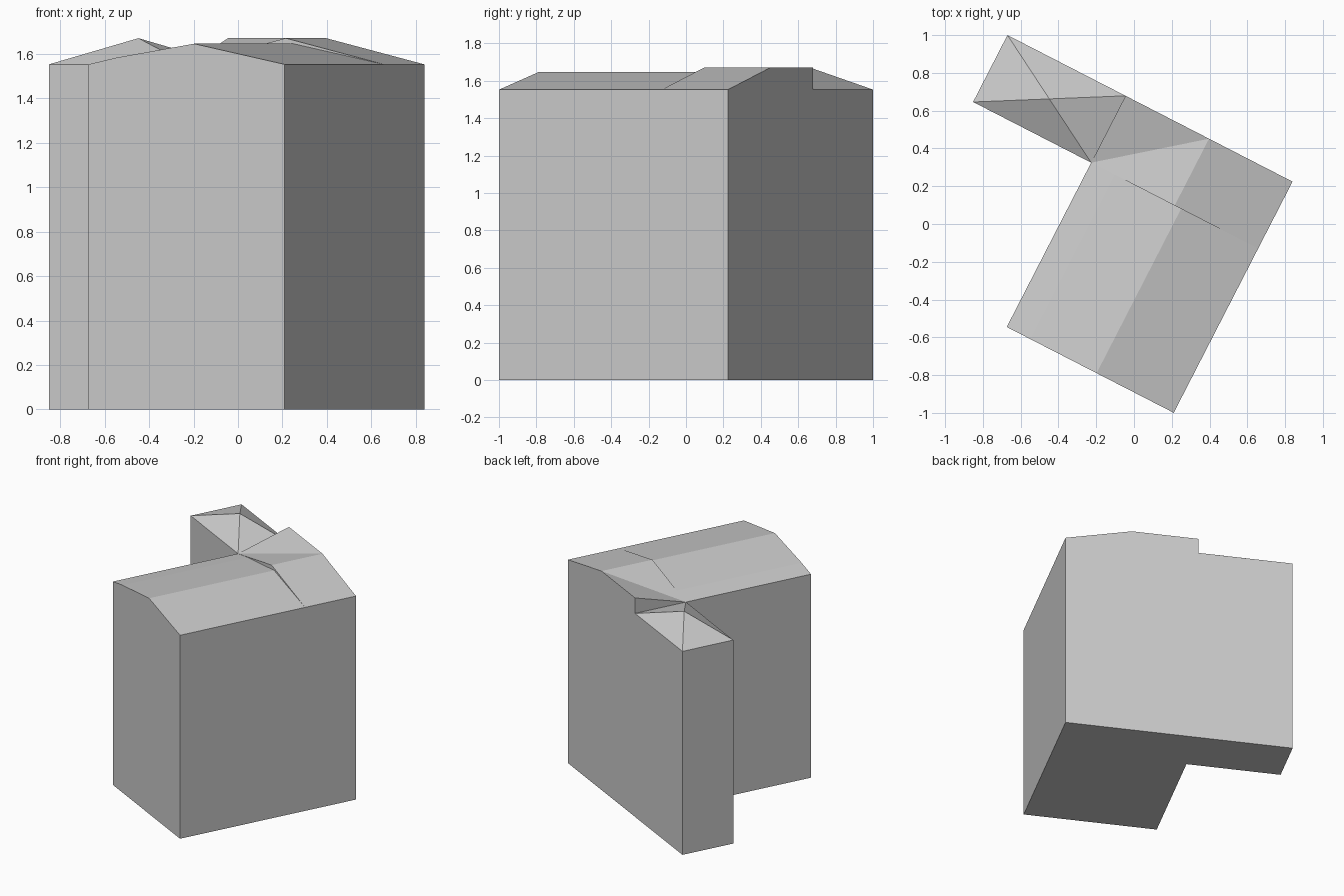
import bpy
import math
from mathutils import Matrix

cube = bpy.data.objects.get("Cube")
if cube:
    bpy.data.objects.remove(cube, do_unlink=True)

grey = bpy.data.materials.new("light grey")
grey.use_nodes = True
colour = (0.6, 0.6, 0.6, 1)
grey.diffuse_color = colour
grey.node_tree.nodes["Principled BSDF"].inputs["Base Color"].default_value = colour

# Plan frame: x runs along the back wall, y runs towards the front (negative)
WIDTH, DEPTH = 1.697, 1.376
INNER, WING = 0.703, 0.398          # inner corner of the L
EAVE, TOP, RIDGE = 1.553, 1.671, 1.646
MID = (INNER + WIDTH) / 2           # ridge of the corner block
MAIN = INNER + 0.535                # ridge of the main roof
KINK = INNER + 0.14                 # slight change of pitch on the left slope
PLACE = Matrix.Translation((-0.67, 1.0, 0)) @ Matrix.Rotation(math.radians(-27.2), 4, "Z")


def part(name, faces):
    """Make one flat-shaded object from polygons given as corner lists."""
    points = list(dict.fromkeys(p for f in faces for p in f))
    mesh = bpy.data.meshes.new(name)
    mesh.from_pydata([PLACE @ Matrix.Translation(p).to_translation() for p in points],
                     [], [[points.index(p) for p in f] for f in faces])
    mesh.materials.append(grey)
    obj = bpy.data.objects.new(name, mesh)
    bpy.context.collection.objects.link(obj)
    return obj


# Corner points at eave height
front_right, front_left = (INNER, -DEPTH, EAVE), (WIDTH, -DEPTH, EAVE)
back_left, back_right = (WIDTH, 0, EAVE), (0, 0, EAVE)
wing_end, inner = (0, -WING, EAVE), (INNER, -WING, EAVE)
side, step = (WIDTH, -WING, EAVE), (INNER, 0, EAVE)


def down(p):
    return (p[0], p[1], 0)


# Roof points
ridge_front, ridge_back = (MAIN, -DEPTH, RIDGE), (MAIN, -WING, RIDGE)
kink_front, kink_back = (KINK, -DEPTH, 1.583), (KINK, -WING, 1.583)
top_front, top_back, top_step = (MID, -WING, TOP), (MID, 0, TOP), (INNER, 0, TOP)
apex = (INNER / 2, -WING / 2, TOP)

# Walls with their gables, and the floor
outline = [front_right, front_left, back_left, back_right, wing_end, inner]
part("walls", [
    [down(front_right), down(front_left), front_left, ridge_front, kink_front, front_right],
    [down(front_left), down(back_left), back_left, side, front_left],
    [down(back_left), down(back_right), back_right, step, top_step, top_back, back_left],
    [down(back_right), down(wing_end), wing_end, back_right],
    [down(wing_end), down(inner), inner, wing_end],
    [down(inner), down(front_right), front_right, inner],
    [down(p) for p in reversed(outline)],
])

# Main gabled roof
part("main_roof", [
    [front_left, side, ridge_back, ridge_front],
    [ridge_front, ridge_back, kink_back, kink_front],
    [kink_front, kink_back, inner, front_right],
])

# Slightly taller roof over the corner block
part("corner_roof", [
    [side, back_left, top_back, top_front],
    [top_front, top_back, inner],
    [inner, top_back, top_step],
    [inner, top_step, step],
    [inner, kink_back, ridge_back, side, top_front],
])

# Pyramid roof over the wing
base = [back_right, wing_end, inner, step]
part("wing_roof", [[a, b, apex] for a, b in zip(base, base[1:] + base[:1])])
